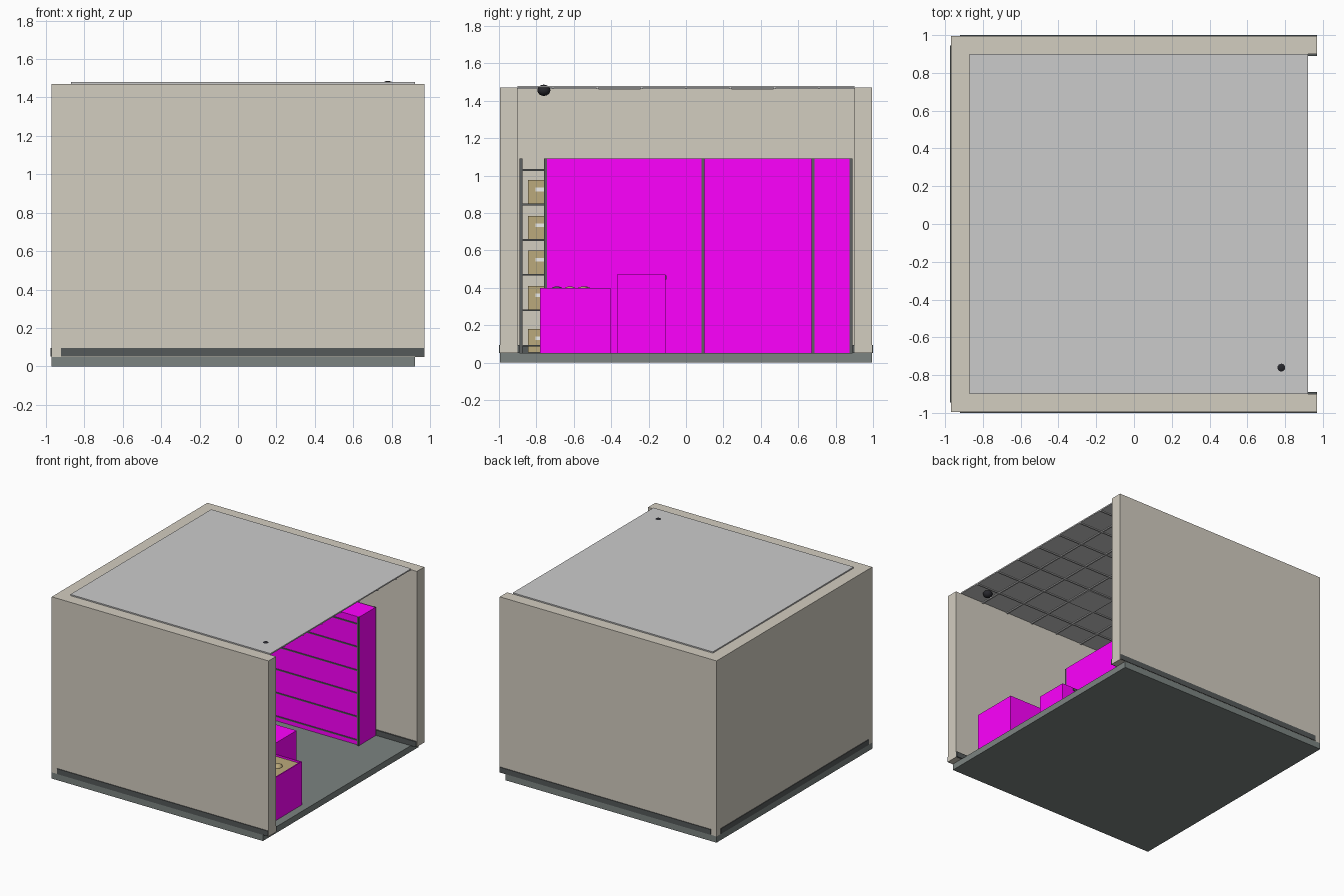
import bpy, bmesh
from mathutils import Matrix, Vector

if "Cube" in bpy.data.objects:
    bpy.data.objects.remove(bpy.data.objects["Cube"])


def mat(name, r, g, b):
    m = bpy.data.materials.new(name)
    m.diffuse_color = (r, g, b, 1)
    m.use_nodes = True
    m.node_tree.nodes["Principled BSDF"].inputs["Base Color"].default_value = m.diffuse_color
    return m


WALL = mat("wall_paint", .65, .61, .53)
FLOOR = mat("floor_grey", .20, .23, .22)
TRIM = mat("trim_dark", .09, .10, .10)
STEEL = mat("rack_steel", .11, .12, .12)
TILE = mat("ceiling_white", .72, .72, .70)
LAMP = mat("lamp_white", .9, .9, .87)
PINK = mat("magenta", 1, 0, 1)
TAN = mat("cardboard", .50, .40, .20)
LABEL = mat("label_white", .85, .85, .82)
BLACK = mat("dome_black", .02, .02, .025)


def boxes(name, specs, m):
    """One object from boxes given as (x0, x1, y0, y1, z0, z1)."""
    bm = bmesh.new()
    for x0, x1, y0, y1, z0, z1 in specs:
        t = Matrix.Translation(((x0 + x1) / 2, (y0 + y1) / 2, (z0 + z1) / 2))
        s = Matrix.Diagonal((x1 - x0, y1 - y0, z1 - z0, 1))
        bmesh.ops.create_cube(bm, size=1, matrix=t @ s)
    me = bpy.data.meshes.new(name)
    bm.to_mesh(me)
    bm.free()
    me.materials.append(m)
    ob = bpy.data.objects.new(name, me)
    bpy.context.collection.objects.link(ob)
    return ob


def ball(name, loc, scale, m):
    bpy.ops.mesh.primitive_uv_sphere_add(segments=24, ring_count=12, radius=1, location=loc)
    ob = bpy.context.object
    ob.name = name
    ob.scale = scale
    ob.data.materials.append(m)
    bpy.ops.object.shade_smooth()


# Room shell
boxes("floor", [(-.97, .92, -.995, .995, 0, .05)], FLOOR)
boxes("left_wall", [(-.97, -.87, -.9, .9, .05, 1.47)], WALL)
for side, s in (("front", -1), ("back", 1)):
    a, b = sorted((s * .9, s * .995))
    boxes(side + "_wall", [(-.97, .97, a, b, .05, 1.47)], WALL)
    a, b = sorted((s * .89, s * 1.0))
    boxes(side + "_baseboard", [(-.92, .968, a, b, .052, .095)], TRIM)
boxes("left_baseboard", [(-.975, -.86, -.945, .945, .052, .095)], TRIM)

# Ceiling with tile grid, lamps and dome
boxes("ceiling", [(-.87, .92, -.9, .9, 1.47, 1.48)], TILE)
P = .237
bars = [(-.87, .92, i * P - .006, i * P + .006, 1.463, 1.4705) for i in range(-3, 4)]
bars += [(i * P - .006, i * P + .006, -.9, .9, 1.462, 1.4705) for i in range(-3, 4)]
boxes("ceiling_grid", bars, TILE)
boxes("ceiling_lamps", [(x + .006, x + P - .006, y + .006, y + P - .006, 1.460, 1.4705)
                        for x in (0, -3 * P) for y in (-2 * P, P)], LAMP)
ball("ceiling_dome", (.78, -.76, 1.456), (.035, .035, .03), BLACK)

LEVELS = (.09, .28, .47, .655, .845, 1.03)
T, TOP = .016, 1.09


def rack_frame(name, x0, x1, y0, y1):
    parts = [(x, x + T, y, y + T, .05, TOP) for x in (x0, x1 - T) for y in (y0, y1 - T)]
    parts += [(x0 + .002, x1 - .002, y0 + .002, y1 - .002, z - .005, z + .005) for z in LEVELS]
    boxes(name, parts, STEEL)


def covered_rack(name, x0, x1, y0, y1, along_x):
    """Rack whose bays are closed by magenta panels; shelf edges show on the long side."""
    rack_frame(name + "_frame", x0, x1, y0, y1)
    a, b = (0, .004) if along_x else (.001, 0)
    boxes(name + "_cover", [(x0 + a, x1 - a, y0 + T / 2 if along_x else y0 + b,
                             y1 - b, .052, TOP - .001)] if along_x else
          [(x0 + a, x1 - a, y0 + T, y1 - T, .052, TOP - .001)], PINK)


# Covered racks: back wall, aisle, left wall
covered_rack("back_rack", -.24, .61, .67, .89, True)
# Thin panel across the end of the back rack, between its posts
boxes("back_rack_end", [(.60, .6115, .67 + T, .89 - T, .052, TOP)], PINK)
covered_rack("aisle_rack", -.19, .03, -.76, .10, False)
boxes("aisle_rack_end", [(.02, .0315, -.76 + T, .10 - T, .052, TOP)], PINK)
boxes("left_wall_rack_panel", [(-.86, -.65, -.01, .86, .052, TOP)], PINK)

# Open rack with labelled cartons
rack_frame("open_rack", -.86, -.65, -.89, -.03)
cartons, labels = [], []
for z, nxt in zip((.05,) + LEVELS[1:5], LEVELS[1:]):
    for i in range(5):
        y, h = -.845 + i * .16, .125
        z0 = z + .005
        cartons.append((-.83, -.67, y, y + .13, z0, z0 + h))
        labels.append((-.671, -.667, y + .04, y + .09, z0 + .065, z0 + .085))
boxes("cartons", cartons, TAN)
boxes("carton_labels", labels, LABEL)


# Open bins near the entrance
def bin_box(name, x0, x1, y0, y1, top):
    w = .008
    boxes(name, [(x0, x0 + w, y0, y1, .05, top), (x1 - w, x1, y0, y1, .05, top),
                 (x0, x1, y0, y0 + w, .05, top), (x0, x1, y1 - w, y1, .05, top)], PINK)


bin_box("large_bin", .48, .855, -.78, -.405, .40)
boxes("large_bin_contents", [(.485, .85, -.775, -.41, .052, .385)], TAN)
for i, (x, y) in enumerate(((.58, -.69), (.66, -.62), (.74, -.55), (.57, -.54))):
    ball("bin_item_%d" % (i + 1), (x, y, .38), (.035, .04, .027), STEEL if i == 0 else TAN)
boxes("small_bin", [(.34, .60, -.37, -.11, .05, .47)], PINK)
boxes("small_bin_handle", [(.44, .50, -.11, -.103, .445, .465)], STEEL)
